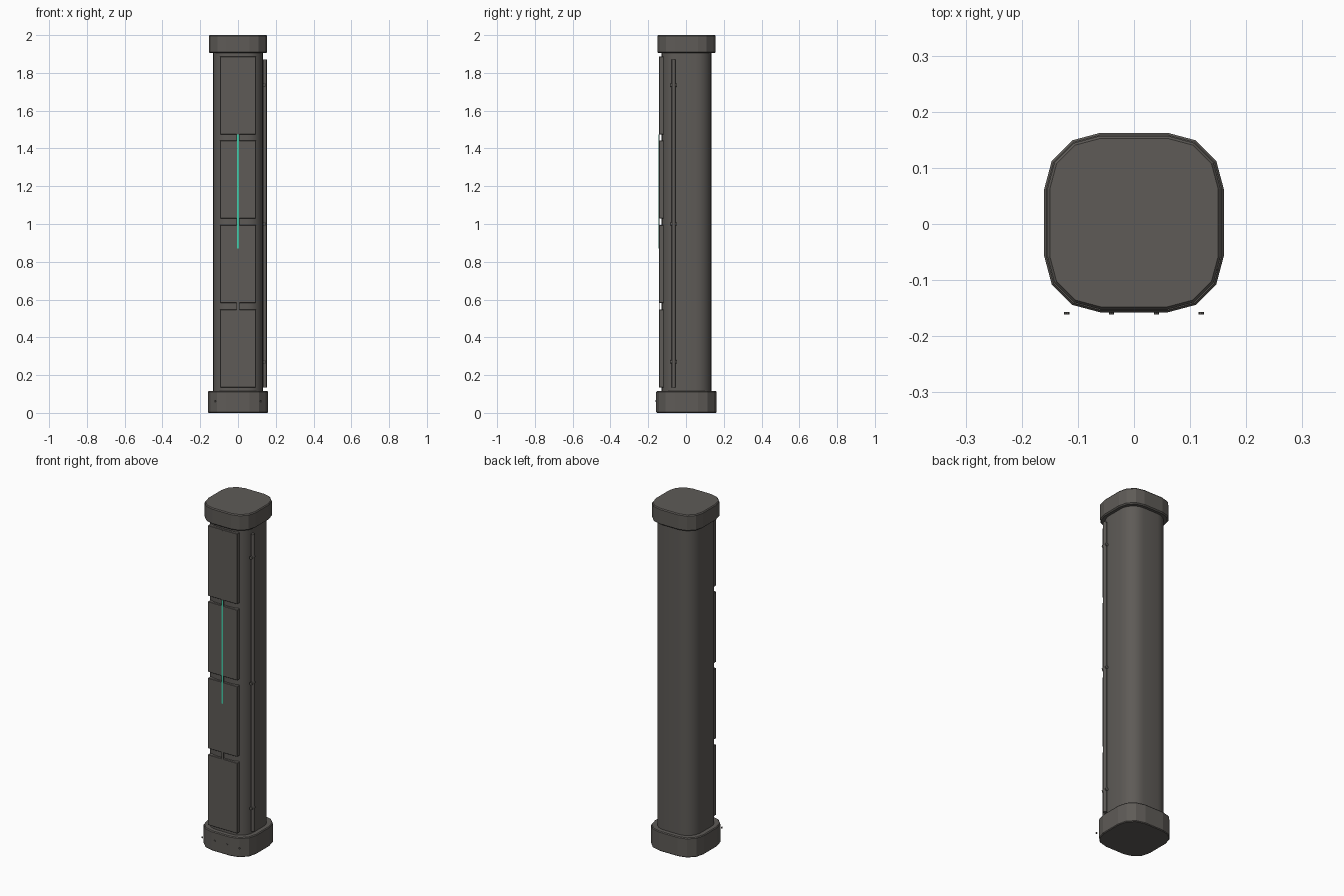
import bpy, bmesh, math

if "Cube" in bpy.data.objects:
    bpy.data.objects.remove(bpy.data.objects["Cube"])

CY = 0.0025  # the column sits slightly behind the origin, the bolts in front


def material(name, rgb):
    m = bpy.data.materials.new(name)
    m.diffuse_color = (*rgb, 1)
    m.use_nodes = True
    m.node_tree.nodes["Principled BSDF"].inputs["Base Color"].default_value = m.diffuse_color
    return m


GREY = material("warm dark grey", (0.112, 0.104, 0.095))
GREEN = material("green light", (0.06, 0.62, 0.40))


def finish(name, bm, mat, smooth=False):
    bmesh.ops.recalc_face_normals(bm, faces=bm.faces[:])
    me = bpy.data.meshes.new(name)
    bm.to_mesh(me)
    bm.free()
    me.materials.append(mat)
    ob = bpy.data.objects.new(name, me)
    bpy.context.collection.objects.link(ob)
    if smooth:
        bpy.ops.object.select_all(action='DESELECT')
        ob.select_set(True)
        bpy.context.view_layer.objects.active = ob
        bpy.ops.object.shade_smooth_by_angle(angle=math.radians(35))
    return ob


def rounded_square(half, radius, segs):
    pts, c = [], half - radius
    for q, (sx, sy) in enumerate([(1, 1), (-1, 1), (-1, -1), (1, -1)]):
        for i in range(segs + 1):
            a = math.pi / 2 * (q + i / segs)
            pts.append((sx * c + radius * math.cos(a), sy * c + radius * math.sin(a)))
    return pts


def column(name, rings, flat, segs, smooth=False):
    """Stack rounded squares; rings are (half width, z)."""
    bm = bmesh.new()
    loops = [[bm.verts.new((x, y + CY, z)) for x, y in rounded_square(h, h - flat, segs)]
             for h, z in rings]
    n = len(loops[0])
    for a, b in zip(loops, loops[1:]):
        for i in range(n):
            j = (i + 1) % n
            bm.faces.new((a[i], a[j], b[j], b[i]))
    bm.faces.new(loops[0])
    bm.faces.new(loops[-1])
    return finish(name, bm, GREY, smooth)


def box(name, lo, hi, mat, bevel=0):
    bm = bmesh.new()
    bmesh.ops.create_cube(bm, size=1)
    for v in bm.verts:
        v.co = [(l + h) / 2 + c * (h - l) for l, h, c in zip(lo, hi, v.co)]
    if bevel:
        bmesh.ops.bevel(bm, geom=bm.edges[:], offset=bevel, segments=1, affect='EDGES')
    return finish(name, bm, mat)


def rod(name, centre, radius, length, axis, sides):
    bm = bmesh.new()
    bmesh.ops.create_cone(bm, cap_ends=True, segments=sides, radius1=radius,
                          radius2=radius, depth=length)
    for v in bm.verts:
        x, y, z = v.co
        if axis == 'Y':
            y, z = z, y
        v.co = (x + centre[0], y + centre[1], z + centre[2])
    return finish(name, bm, GREY, True)


# Main masses
column("base", [(0.156, 0), (0.16, 0.004), (0.16, 0.11), (0.156, 0.115)], 0.06, 3)
column("body", [(0.132, 0.10), (0.132, 1.92)], 0.048, 6, True)
column("cap", [(0.148, 1.905), (0.1545, 1.911), (0.1545, 1.994), (0.15, 2.0)], 0.06, 3)

# Front panels
for i, z in enumerate((0.135, 0.583, 1.03, 1.475)):
    box(f"front_panel_{i + 1}", (-0.095, -0.143, z), (0.095, -0.118, z + 0.412), GREY, 0.002)

# Centre strip and its lit part
box("centre_strip", (-0.007, -0.1432, 0.14), (0.007, -0.1415, 1.88), GREY)
box("status_light", (-0.004, -0.1445, 0.87), (0.004, -0.143, 1.475), GREEN)

# Side cable with clips
rod("side_cable", (0.142, -0.065, 1.0025), 0.0105, 1.735, 'Z', 12)
for i, z in enumerate((0.27, 1.0, 1.735)):
    rod(f"cable_clip_{i + 1}", (0.14, -0.067, z), 0.009, 0.032, 'Y', 12)

# Base bolts
for i, x in enumerate((-0.12, -0.04, 0.04, 0.12)):
    rod(f"base_bolt_{i + 1}", (x, -0.159, 0.062), 0.005, 0.004, 'Y', 10)
